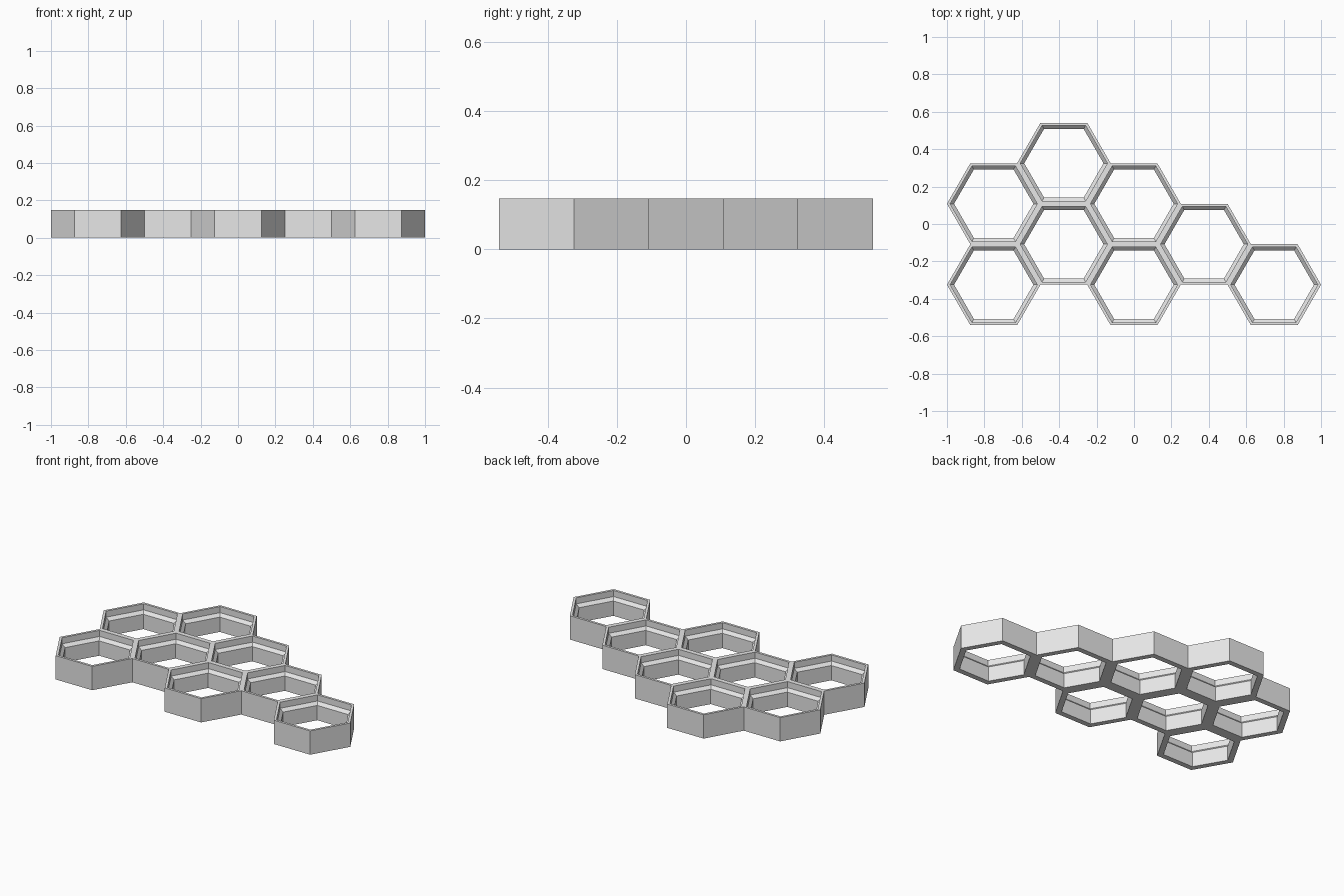
import bpy, bmesh, math
from mathutils import Vector

if "Cube" in bpy.data.objects:
    bpy.data.objects.remove(bpy.data.objects["Cube"], do_unlink=True)

# Proportions of one hexagonal cell
R = 0.25
APOTHEM = R * math.cos(math.pi / 6)
PITCH = 2 * APOTHEM
HEIGHT = 0.148
RIM, WALL = 0.015, 0.033       # wall thickness at top and at bottom
STEP_LOW, STEP_HIGH = 0.092, 0.11

# Wall cross-section: inset from the outer face, height
PROFILE = [(0, 0), (0, HEIGHT), (RIM, HEIGHT), (RIM, STEP_HIGH),
           (WALL, STEP_LOW), (WALL, 0)]

# Columns from right to left: column index and row offsets in half pitches
COLUMNS = {-2: (0.5, -1.5), -1: (1.5, -0.5), 0: (0.5, -1.5), 1: (-0.5,), 2: (-1.5,)}
centres = [Vector((1.5 * R * col, row * APOTHEM))
           for col, rows in COLUMNS.items() for row in rows]


def has_neighbour(centre, side):
    """True if another cell shares this side."""
    a = math.radians(60 * side + 30)
    target = centre + PITCH * Vector((math.cos(a), math.sin(a)))
    return any((c - target).length < 0.01 for c in centres)


def add_cell(bm, centre):
    """Sweep the wall profile around a hexagon, leaving shared sides open."""
    rings = []
    for inset, z in PROFILE:
        r = R * (APOTHEM - inset) / APOTHEM
        rings.append([bm.verts.new((centre.x + r * math.cos(k * math.pi / 3),
                                    centre.y + r * math.sin(k * math.pi / 3), z))
                      for k in range(6)])
    for i, low in enumerate(rings):
        high = rings[(i + 1) % len(rings)]
        for k in range(6):
            if i == 0 and has_neighbour(centre, k):
                continue
            n = (k + 1) % 6
            bm.faces.new((low[k], low[n], high[n], high[k]))


# Joined honeycomb panel
bm = bmesh.new()
for c in centres:
    add_cell(bm, c)
bmesh.ops.remove_doubles(bm, verts=bm.verts, dist=0.001)
bmesh.ops.recalc_face_normals(bm, faces=bm.faces)
mesh = bpy.data.meshes.new("honeycomb_panel")
bm.to_mesh(mesh)
bm.free()
panel = bpy.data.objects.new("honeycomb_panel", mesh)
bpy.context.collection.objects.link(panel)

# Plain grey plastic
grey = (0.8, 0.8, 0.8, 1)
mat = bpy.data.materials.new("light_grey")
mat.use_nodes = True
mat.diffuse_color = grey
mat.node_tree.nodes["Principled BSDF"].inputs["Base Color"].default_value = grey
mesh.materials.append(mat)
